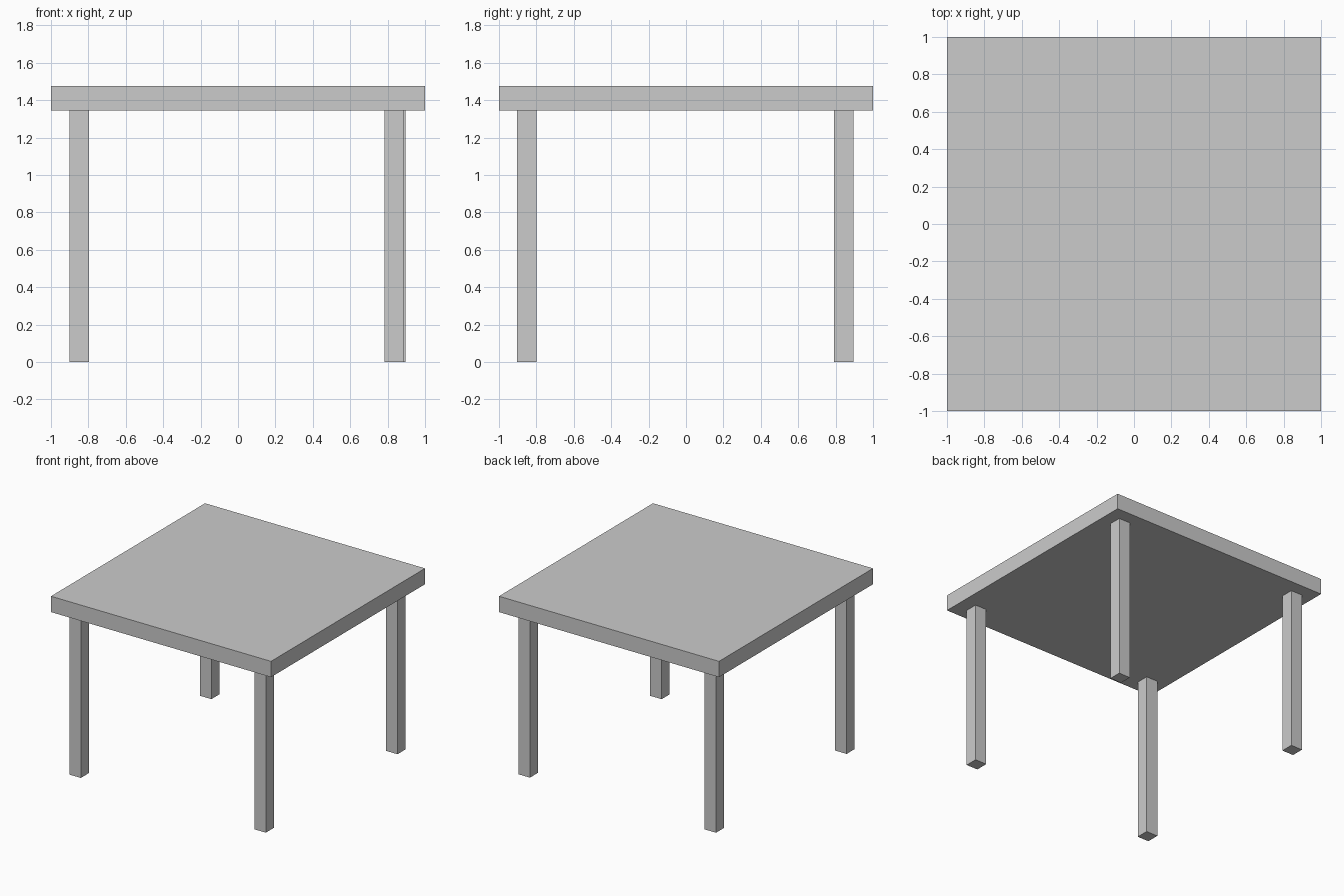
import bpy

if "Cube" in bpy.data.objects:
    bpy.data.objects.remove(bpy.data.objects["Cube"])


def box(name, center, size):
    bpy.ops.mesh.primitive_cube_add(size=1, location=center)
    obj = bpy.context.object
    obj.name = name
    obj.scale = size
    bpy.ops.object.transform_apply(location=False, rotation=False, scale=True)
    return obj


TOP_Z, UNDERSIDE_Z = 1.475, 1.345
LEG_WIDTH = 0.104

# Square tabletop slab
box("tabletop", (0, 0, (TOP_Z + UNDERSIDE_Z) / 2), (2, 2, TOP_Z - UNDERSIDE_Z))

# Four straight legs, the right pair very slightly out of line
legs = {
    "front_left_leg": (-0.848, -0.852),
    "front_right_leg": (0.834, -0.852),
    "back_left_leg": (-0.848, 0.843),
    "back_right_leg": (0.844, 0.843),
}
for name, (x, y) in legs.items():
    box(name, (x, y, UNDERSIDE_Z / 2), (LEG_WIDTH, LEG_WIDTH, UNDERSIDE_Z))
